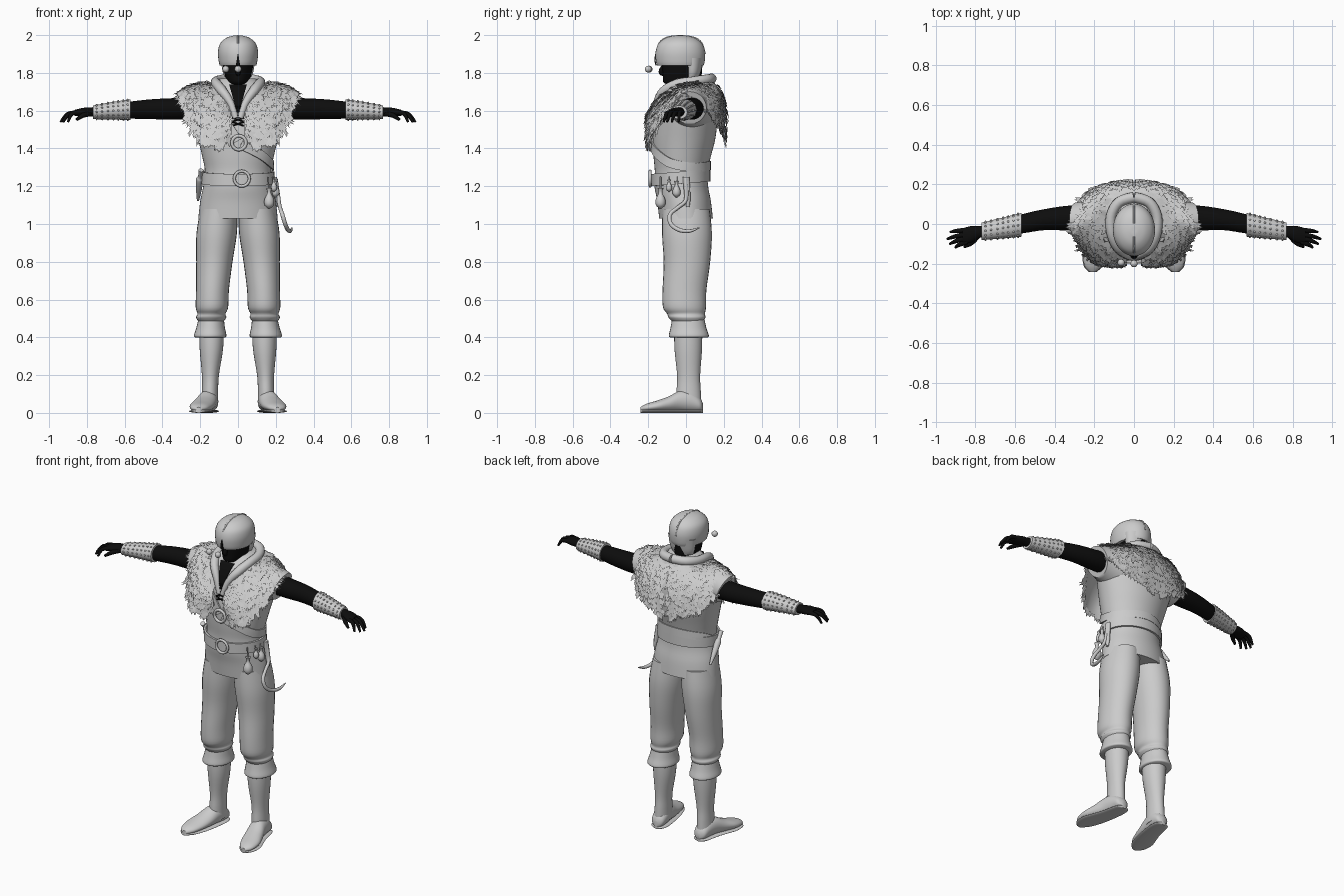
import bpy, bmesh, math, random
from mathutils import Vector

random.seed(4)
if "Cube" in bpy.data.objects:
    bpy.data.objects.remove(bpy.data.objects["Cube"])


def material(name, value):
    m = bpy.data.materials.new(name)
    m.use_nodes = True
    colour = (value, value, value, 1)
    m.diffuse_color = colour
    m.node_tree.nodes["Principled BSDF"].inputs["Base Color"].default_value = colour
    return m


GREY = material("light grey", 0.6)
BLACK = material("black", 0.004)


def finish(name, bm, mat, mirror=False, flat=False):
    if not flat:
        bmesh.ops.recalc_face_normals(bm, faces=bm.faces)
    mesh = bpy.data.meshes.new(name)
    bm.to_mesh(mesh)
    bm.free()
    mesh.materials.append(mat)
    obj = bpy.data.objects.new(name, mesh)
    bpy.context.collection.objects.link(obj)
    if not flat:
        bpy.ops.object.select_all(action='DESELECT')
        obj.select_set(True)
        bpy.context.view_layer.objects.active = obj
        bpy.ops.object.shade_smooth_by_angle(angle=math.radians(50))
    if mirror:
        mod = obj.modifiers.new("Mirror", 'MIRROR')
        mod.use_mirror_merge = False
    return obj


def smooth(rows, steps=4):
    """Spline through the rows, passing each one."""
    out, last = [], len(rows) - 1
    for i in range(last):
        four = zip(rows[max(i - 1, 0)], rows[i], rows[i + 1], rows[min(i + 2, last)])
        four = list(four)
        for s in range(steps):
            t = s / steps
            out.append(tuple(q + t / 2 * (r - p + t * (2*p - 5*q + 4*r - w + t * (3*(q - r) + w - p)))
                             for p, q, r, w in four))
    return out + [tuple(rows[-1])]


def skin(name, rings, mat, wrap=True, loop=False, **opts):
    bm = bmesh.new()
    vs = [[bm.verts.new(p) for p in ring] for ring in rings]
    n = len(vs[0])
    for i in range(len(vs) if loop else len(vs) - 1):
        a, b = vs[i], vs[(i + 1) % len(vs)]
        for j in range(n if wrap else n - 1):
            k = (j + 1) % n
            bm.faces.new((a[j], a[k], b[k], b[j]))
    if wrap and not loop:
        bm.faces.new(vs[0])
        bm.faces.new(vs[-1])
    return finish(name, bm, mat, **opts)


def loft(name, rows, mat, axis='Z', n=28, shear=0, **opts):
    """Rows: position on axis, two centre coordinates, two radii."""
    rings = []
    for p, a, b, ra, rb in smooth(rows):
        ring = []
        for j in range(n):
            t = math.tau * j / n
            u, v = a + ra * math.cos(t), b + rb * math.sin(t)
            ring.append({'Z': (u, v, p), 'X': (p + shear * (v - b), u, v), 'Y': (u, p, v)}[axis])
        rings.append(ring)
    return skin(name, rings, mat, **opts)


def path_frames(pts, loop):
    for i, p in enumerate(pts):
        nxt = pts[(i + 1) % len(pts)] if loop else pts[min(i + 1, len(pts) - 1)]
        prev = pts[i - 1] if loop else pts[max(i - 1, 0)]
        yield Vector(p[:3]), p[3], (Vector(nxt[:3]) - Vector(prev[:3])).normalized()


def tube(name, pts, mat, loop=False, n=10, **opts):
    """Points carry their radius as a fourth value."""
    rings = []
    for p, r, t in path_frames(pts if loop else smooth(pts), loop):
        u = t.cross(Vector((.31, .52, .8))).normalized()
        v = t.cross(u)
        rings.append([p + r * (u * math.cos(math.tau * j / n) + v * math.sin(math.tau * j / n))
                      for j in range(n)])
    return skin(name, rings, mat, loop=loop, **opts)


def band(name, pts, mat, thick=.008, loop=False, **opts):
    """Flat strap hugging the body; the fourth value is half its width."""
    rings = []
    for p, w, t in path_frames(pts, loop):
        out = Vector((p.x, p.y, 0)).normalized()
        side, out = t.cross(out).normalized() * w, out * thick
        rings.append([p + side, p + side + out, p - side + out, p - side])
    return skin(name, rings, mat, loop=loop, **opts)


def circle(x, y, z, radius, r, n=24):
    return [(x + radius * math.cos(math.tau * i / n), y, z + radius * math.sin(math.tau * i / n), r)
            for i in range(n)]


def balls(name, places, radius, mat, detail=1, **opts):
    bm = bmesh.new()
    for p in places:
        made = bmesh.ops.create_icosphere(bm, subdivisions=detail, radius=radius)
        bmesh.ops.translate(bm, verts=made["verts"], vec=p)
    return finish(name, bm, mat, **opts)


# Tunic
BODY = [(1.03, 0, 0, .21, .142), (1.12, 0, -.01, .2, .142), (1.2, 0, -.025, .184, .142),
        (1.28, 0, -.025, .175, .14), (1.36, 0, -.02, .19, .152), (1.45, 0, -.01, .212, .165),
        (1.55, 0, 0, .24, .165), (1.63, 0, 0, .255, .155), (1.7, 0, .01, .22, .135),
        (1.74, 0, .02, .15, .115), (1.77, 0, .02, .09, .09)]
loft("tunic", BODY, GREY, n=48)
loft("sleeve_caps", [(.16, .02, 1.6, .13, .13), (.24, .02, 1.61, .1, .106),
                     (.295, .02, 1.615, .088, .086)], GREY, 'X', shear=.36, mirror=True)
PROFILE = smooth(BODY)


def on_body(deg, z, off=.004):
    for lo, hi in zip(PROFILE, PROFILE[1:]):
        if lo[0] <= z <= hi[0]:
            break
    t = (z - lo[0]) / (hi[0] - lo[0])
    _, _, cy, rx, ry = (a + t * (b - a) for a, b in zip(lo, hi))
    a = math.radians(deg)
    return ((rx + off) * math.sin(a), cy - (ry + off) * math.cos(a), z)


# Belt, buckle, chest strap and ring
band("belt", [on_body(d, 1.245 - .012 * math.cos(math.radians(d))) + (.032,)
              for d in range(0, 360, 8)], GREY, .012, loop=True)
tube("belt_buckle", circle(.02, -.19, 1.24, .04, .008), GREY, loop=True)
sash = smooth([(4, 1.42), (35, 1.37), (70, 1.32), (120, 1.3), (180, 1.31), (230, 1.29), (265, 1.25)], 6)
band("waist_strap", [on_body(d, z) + (.024,) for d, z in sash], GREY)
band("chest_strap", [on_body(-3 * i, 1.44 + .02 * i) + (.022,) for i in range(9)], GREY)
tube("strap_ring", circle(.005, -.19, 1.43, .037, .009), GREY, loop=True)

# Open neck with laces
band("neck_opening", [on_body(0, 1.6 + .0125 * i) + (.008 + .0035 * i,) for i in range(12)],
     BLACK, .006)
for i in range(5):
    for s in (-1, 1):
        ends = [on_body(s * k * 7, 1.53 + .022 * i + .01 * k, .01) + (.004,) for k in (-1, 0, 1)]
        tube("lace", ends, BLACK, n=6)
tube("hood_collar", [(.012, -.17, 1.56, .016), (.04, -.155, 1.64, .02), (.08, -.12, 1.7, .026),
                     (.112, -.05, 1.74, .026), (.115, .04, 1.755, .026), (.075, .11, 1.765, .027),
                     (0, .135, 1.77, .027)], GREY, n=14, mirror=True)

# Fur mantle: a bulging sheet from neck to rim, covered in ragged tufts
NECK = smooth([(.035, -.16, 1.61), (.06, -.14, 1.67), (.09, -.1, 1.71), (.11, -.04, 1.73),
               (.12, .03, 1.74), (.11, .08, 1.75), (.08, .12, 1.76), (.04, .14, 1.76), (0, .145, 1.76)])
RIM = smooth([(.035, -.175, 1.47), (.13, -.2, 1.42), (.21, -.18, 1.46), (.27, -.09, 1.6),
              (.295, 0, 1.69), (.275, .09, 1.62), (.215, .16, 1.53), (.11, .195, 1.46), (0, .2, 1.43)])


def mantle(u, v):
    f = min(max(u, 0), .9999) * (len(NECK) - 1)
    i, t = int(f), f % 1
    top = Vector(NECK[i]).lerp(Vector(NECK[i + 1]), t)
    low = Vector(RIM[i]).lerp(Vector(RIM[i + 1]), t)
    p = top.lerp(low, v)
    return p + Vector((p.x, p.y, .1)).normalized() * .034 * math.sin(math.pi * min(v, 1))


skin("fur_base", [[mantle(i / 32, j / 10) for i in range(33)] for j in range(11)], GREY,
     wrap=False, mirror=True)
bm = bmesh.new()
for k in range(1100):
    u, v = random.uniform(.02, .97), random.uniform(.03, 1) ** .8
    p = mantle(u, v)
    down = (mantle(u, v + .02) - p).normalized()
    across = (mantle(u + .02, v) - p).normalized()
    out = across.cross(down).normalized()
    if out.dot(Vector((p.x, p.y, .1))) < 0:
        out = -out
    down = (down + across * random.uniform(-.5, .5)).normalized()
    w, l = random.uniform(.008, .019), random.uniform(.025, .055)
    tip = p + down * l + out * random.uniform(.006, .018)
    root = p + out * .003
    corners = [root - across * w, root + across * w, tip + across * w * random.uniform(.3, 1),
               tip - down * l * random.uniform(.2, .5), tip - across * w * random.uniform(.3, 1)]
    face = bm.faces.new([bm.verts.new(c) for c in corners])
    face.normal_update()
    if face.normal.dot(out) < 0:
        face.normal_flip()
finish("fur_tufts", bm, GREY, mirror=True, flat=True)

# Trousers and boots
loft("trousers", [(1.08, .1, 0, .098, .125), (.95, .113, .005, .107, .132), (.8, .125, .005, .096, .123),
                  (.65, .135, -.008, .087, .116), (.56, .138, -.008, .086, .114),
                  (.525, .14, 0, .074, .1), (.505, .142, .005, .08, .098), (.48, .143, .01, .064, .08)],
     GREY, mirror=True)
loft("boot_cuffs", [(.5, .142, .012, .067, .085), (.45, .145, .013, .076, .095),
                    (.41, .147, .015, .086, .106), (.4, .147, .015, .08, .1)], GREY, mirror=True)
loft("boot_shafts", [(.46, .14, .012, .066, .074), (.34, .141, .012, .062, .073),
                     (.2, .146, .014, .045, .061), (.12, .148, .014, .043, .064),
                     (.04, .15, .014, .045, .068)], GREY, mirror=True)
FOOT = [(.09, .148, .03, .012, .018), (.075, .149, .042, .038, .036), (.03, .152, .06, .048, .056),
        (-.03, .162, .062, .052, .056), (-.09, .178, .047, .058, .041), (-.15, .195, .036, .06, .03),
        (-.21, .205, .027, .045, .021), (-.242, .208, .02, .015, .01)]
loft("boot_feet", FOOT, GREY, 'Y', mirror=True)
loft("boot_soles", [(y, x, .009, rx + .004, .009) for y, x, _, rx, _ in FOOT], GREY, 'Y', mirror=True)

# Arms, hands and studded bracers
loft("arms", [(.2, .03, 1.62, .06, .065), (.32, .03, 1.61, .063, .058), (.45, .022, 1.608, .053, .053),
              (.57, .0, 1.603, .048, .045), (.7, -.025, 1.596, .036, .032), (.77, -.038, 1.593, .029, .025),
              (.82, -.052, 1.592, .042, .023), (.865, -.06, 1.588, .038, .016)], BLACK, 'X', mirror=True)
for i, (x, y) in enumerate([(.925, -.04), (.94, -.075), (.928, -.1), (.9, -.118)]):
    knuckle = -.03 - .02 * i
    tube("finger", [(.84, knuckle, 1.59, .012), ((.86 + x) / 2, (knuckle + y) / 2, 1.583, .011),
                    (x, y, 1.54, .006)], BLACK, mirror=True)
tube("thumb", [(.785, -.055, 1.585, .016), (.82, -.095, 1.575, .013), (.855, -.115, 1.552, .007)],
     BLACK, mirror=True)
BRACER = [(.568, -.004, 1.605, .06, .055), (.66, -.02, 1.6, .053, .047), (.768, -.037, 1.591, .044, .036)]
loft("bracers", BRACER, GREY, 'X', mirror=True)
studs = []
for x, y, z, ry, rz in smooth(BRACER, 4)[1:-1]:
    for j in range(12):
        a = math.tau * j / 12
        studs.append((x, y + ry * math.cos(a), z + rz * math.sin(a)))
balls("bracer_studs", studs, .006, GREY, mirror=True)

# Head, nose, cap with its ridge and neck flap
loft("head", [(1.64, 0, .025, .062, .062), (1.72, 0, .015, .056, .065), (1.745, 0, -.02, .054, .095),
              (1.79, 0, -.02, .07, .103), (1.87, 0, -.02, .082, .105), (1.95, 0, -.02, .06, .08)], BLACK)
tube("nose", [(0, -.115, 1.845, .01), (0, -.132, 1.805, .014), (0, -.115, 1.79, .008)], BLACK)
loft("cap", [(1.838, 0, -.03, .096, .122), (1.86, 0, -.03, .102, .129), (1.91, 0, -.03, .106, .131),
             (1.955, 0, -.03, .095, .115), (1.985, 0, -.03, .062, .076), (1.997, 0, -.03, .025, .03),
             (1.998, 0, -.03, .003, .003)], GREY, n=40)
tube("cap_ridge", [(0, -.158, 1.9, .005), (0, -.14, 1.958, .005), (0, -.1, 1.987, .005), (0, -.03, 1.995, .005),
                   (0, .04, 1.987, .005), (0, .082, 1.958, .005), (0, .1, 1.9, .005)], GREY)
loft("neck_flap", [(1.778, 0, .032, .07, .038), (1.81, 0, .035, .082, .045), (1.88, 0, .035, .092, .058)], GREY)
band("cap_notch", [(0, -.156 - .005 * math.sin(i * .5), 1.84 + .01 * i, .011 - .0015 * i)
                   for i in range(7)], BLACK, .006)
balls("floating_beads", [(0, -.2, 1.82), (-.065, -.195, 1.82)], .018, GREY, 3)

# Hip gear: pouches, sheath and sickle on the left, knife on the right
for x, y, z, s in [(.165, -.135, 1.08, 1), (.198, -.05, 1.14, .8), (.19, -.09, 1.17, .6)]:
    shape = [(0, .004), (.02, .024), (.05, .025), (.085, .01), (.11, .015)]
    loft("hip_pouch", [(z + h * s, x, y, r * s, r * s) for h, r in shape], GREY, n=16)
    tube("pouch_cord", [(x, y, z + .09 * s, .004), (x - .006, y, 1.25, .004)], GREY, n=6)
loft("hip_sheath", [(1.09, .208, .01, .006, .008), (1.14, .205, .008, .012, .016),
                    (1.25, .195, .0, .012, .018)], GREY, n=14)
tube("sickle", [(.2, 0, 1.24, .01), (.215, 0, 1.13, .011), (.222, -.04, 1.09, .01), (.235, -.085, 1.05, .011),
                (.25, -.08, 1.0, .011), (.265, -.035, .968, .011), (.278, .02, .963, .009),
                (.285, .07, .98, .003)], GREY)
tube("knife", [(-.195, -.075, 1.285, .014), (-.2, -.045, 1.25, .012), (-.203, -.03, 1.235, .019),
               (-.207, .01, 1.185, .016), (-.212, .06, 1.125, .006)], GREY)
